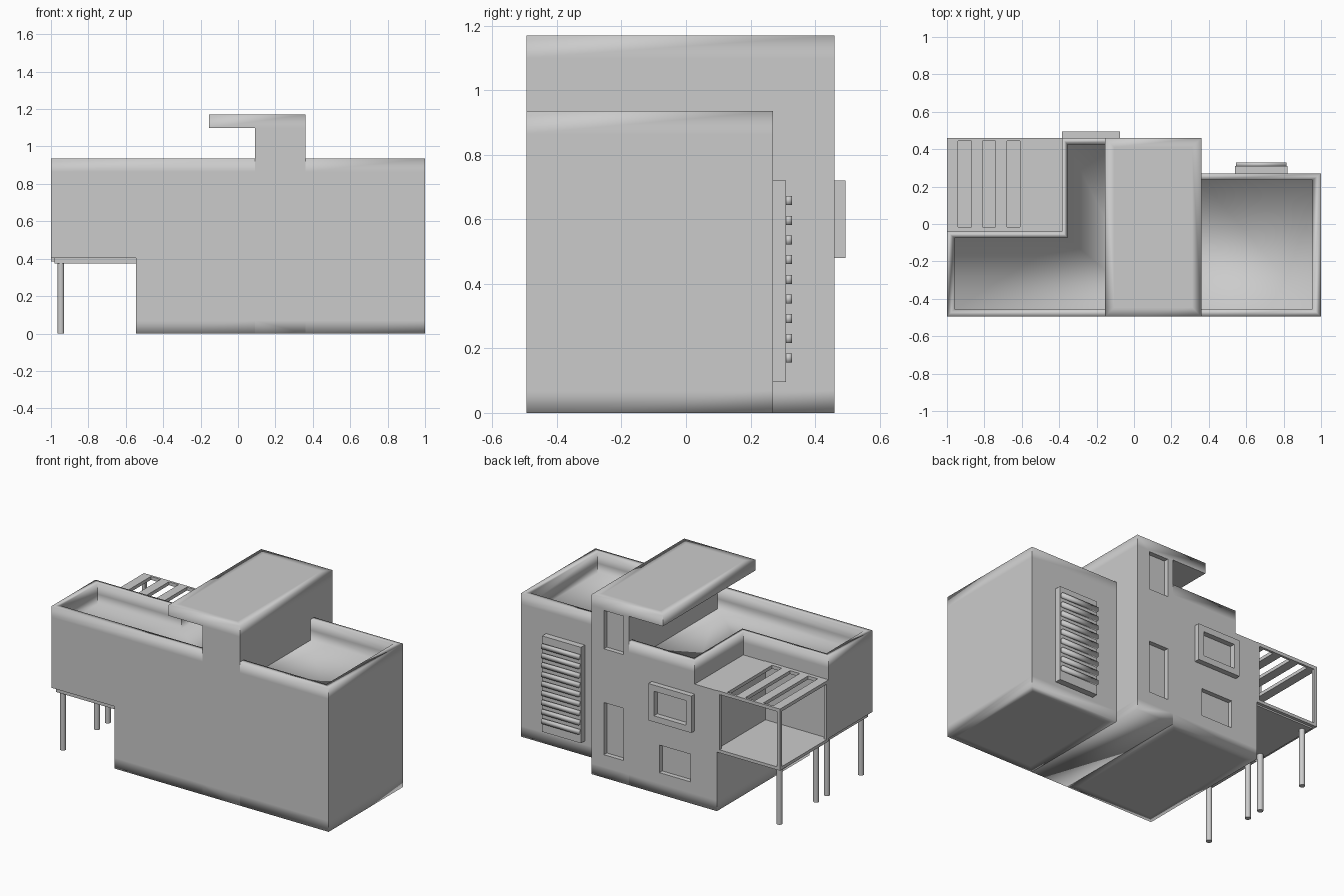
import bpy, bmesh
from mathutils import Vector

cube = bpy.data.objects.get("Cube")
if cube:
    bpy.data.objects.remove(cube, do_unlink=True)

plaster = bpy.data.materials.new("plain_grey")
plaster.use_nodes = True
GREY = (0.6, 0.6, 0.6, 1)
plaster.diffuse_color = GREY
plaster.node_tree.nodes["Principled BSDF"].inputs["Base Color"].default_value = GREY

ROOF, FLOOR, TOP = 0.935, 0.80, 1.17
FRONT, BACK, LEDGE = -0.495, 0.46, 0.405
BAND = 0.07


def make_object(name, bm):
    bmesh.ops.recalc_face_normals(bm, faces=bm.faces)
    mesh = bpy.data.meshes.new(name)
    bm.to_mesh(mesh)
    bm.free()
    mesh.materials.append(plaster)
    obj = bpy.data.objects.new(name, mesh)
    bpy.context.collection.objects.link(obj)
    return obj


def prism(name, outline, low, high, axis="z"):
    """Extrude a plan outline up z, or an x-z outline along y."""
    bm = bmesh.new()
    place = (lambda a, b: (a, b, low)) if axis == "z" else (lambda a, b: (a, low, b))
    face = bm.faces.new([bm.verts.new(place(a, b)) for a, b in outline])
    new = bmesh.ops.extrude_face_region(bm, geom=[face])["geom"]
    shift = Vector((0, 0, high - low)) if axis == "z" else Vector((0, high - low, 0))
    bmesh.ops.translate(bm, vec=shift, verts=[v for v in new if isinstance(v, bmesh.types.BMVert)])
    return make_object(name, bm)


def box(name, x, y, z):
    return prism(name, [(x[0], y[0]), (x[1], y[0]), (x[1], y[1]), (x[0], y[1])], *z)


def cut(obj, cutters):
    """Subtract the cutters and remove them."""
    for cutter in cutters:
        mod = obj.modifiers.new("opening", "BOOLEAN")
        mod.operation, mod.solver, mod.object = "DIFFERENCE", "EXACT", cutter
        bpy.context.view_layer.objects.active = obj
        bpy.ops.object.modifier_apply(modifier=mod.name)
        bpy.data.objects.remove(cutter, do_unlink=True)


def soften(obj, levels=(), bands=(), inset=(), seams=()):
    """Smooth shade the horizontal rims at the levels, keep other corners sharp."""
    bm = bmesh.new()
    bm.from_mesh(obj.data)
    for z in bands:
        bmesh.ops.bisect_plane(bm, geom=bm.verts[:] + bm.edges[:] + bm.faces[:],
                               plane_co=(0, 0, z), plane_no=(0, 0, 1))
    bm.normal_update()
    for z in inset:
        flat = [f for f in bm.faces if abs(f.normal.z) > 0.9
                and abs(f.calc_center_median().z - z) < 0.002]
        bmesh.ops.inset_region(bm, faces=flat, thickness=BAND)
    bm.normal_update()
    for f in bm.faces:
        f.smooth = True
    for e in bm.edges:
        mid = (e.verts[0].co + e.verts[1].co) / 2
        level = abs(e.verts[0].co.z - e.verts[1].co.z) < 0.001
        rim = level and any(abs(mid.z - z) < 0.002 for z in levels)
        seam = any(abs(mid.x - s) < 0.005 for s in seams)
        sharp = len(e.link_faces) == 2 and e.calc_face_angle(0) > 0.6
        e.smooth = not sharp or (rim and not seam)
    bm.to_mesh(obj.data)
    bm.free()


def window(x, z, depth=0.03, y=BACK):
    return box("window_cutter", x, (y - depth, y + 0.1), z)


TALL_X, SMALL_X = (0.13, 0.27), (-0.355, -0.13)
LEFT, RIGHT = 0.09, 0.36          # sides of the tower
STEP, UPPER, PORCH = -0.545, -0.385, -0.04

# Tower with the overhanging roof slab
tower = prism("tower", [(LEFT, 0), (RIGHT, 0), (RIGHT, TOP), (-0.155, TOP), (-0.155, 1.10), (LEFT, 1.10)],
              FRONT, BACK, "y")
cut(tower, [window(TALL_X, (0.84, 1.09)), window(TALL_X, (0.15, 0.49))])
soften(tower, (0, TOP), (BAND, 1.10), (TOP,))

# Side wing with its sunken roof
wing = box("side_wing", (RIGHT, 1), (FRONT, 0.27), (0, ROOF))
cut(wing, [box("roof_cutter", (0.3, 0.955), (-0.455, 0.235), (FLOOR, 1.1))])
soften(wing, (0, ROOF, FLOOR), (BAND, ROOF - BAND), (0,), (RIGHT,))

# Ground floor on the other side of the tower
ground = box("ground_floor", (STEP, LEFT), (FRONT, BACK), (0, LEDGE))
cut(ground, [window(SMALL_X, (0.14, 0.32))])
soften(ground, (0,), (BAND,), (0,), (LEFT,))

# L-shaped upper floor with its sunken roof
upper = prism("upper_floor", [(-1, FRONT), (LEFT, FRONT), (LEFT, BACK), (UPPER, BACK),
                              (UPPER, PORCH), (-1, PORCH)], LEDGE, ROOF)
cut(upper, [prism("roof_cutter", [(-0.96, -0.455), (0.2, -0.455), (0.2, 0.425), (-0.355, 0.425),
                                  (-0.355, -0.075), (-0.96, -0.075)], FLOOR, 1.1)])
soften(upper, (ROOF, FLOOR), (ROOF - BAND,), (), (LEFT,))
soften(box("stepped_corner", (STEP, UPPER), (PORCH, BACK), (LEDGE, 0.785)))

# Projecting window surround
surround = box("window_surround", (-0.385, -0.075), (BACK, 0.495), (0.48, 0.72))
cut(surround, [box("surround_cutter", (-0.345, -0.115), (0.4, 0.6), (0.52, 0.68))])
soften(surround)

# Shutter panel with horizontal slats
soften(box("shutter_panel", (0.54, 0.82), (0.27, 0.31), (0.095, 0.72)))
for i in range(9):
    z = 0.17 + i * 0.061
    slat = box(f"shutter_slat_{i + 1}", (0.545, 0.815), (0.308, 0.328), (z - 0.014, z + 0.014))
    soften(slat, (z - 0.014, z + 0.014))

# Slatted terrace frame
canopy = box("terrace_canopy", (-1, STEP), (PORCH, BACK), (0.765, 0.787))
cut(canopy, [box("slot_cutter", (x, x + 0.07), (-0.015, 0.445), (0.7, 0.9)) for x in (-0.94, -0.81, -0.68)])
soften(canopy)
for name, x, y in (("outer_back", -1, BACK - 0.02), ("outer_front", -1, PORCH), ("inner_back", -0.565, BACK - 0.02)):
    soften(box(f"terrace_post_{name}", (x, x + 0.02), (y, y + 0.02), (LEDGE, 0.765)))
soften(box("terrace_floor", (-1, STEP), (PORCH, BACK), (0.385, LEDGE)))

# Support plates and round legs below
soften(box("upper_floor_plate", (-0.98, STEP), (-0.475, -0.06), (0.375, LEDGE)))
soften(box("terrace_plate", (-0.98, STEP), (-0.02, 0.44), (0.375, 0.386)))
for i, y in enumerate((-0.45, -0.10, 0.012, 0.39)):
    bpy.ops.mesh.primitive_cylinder_add(vertices=16, radius=0.018, depth=0.38, location=(-0.947, y, 0.19))
    leg = bpy.context.object
    leg.name = f"support_leg_{i + 1}"
    leg.data.materials.append(plaster)
    bpy.ops.object.shade_smooth_by_angle()
